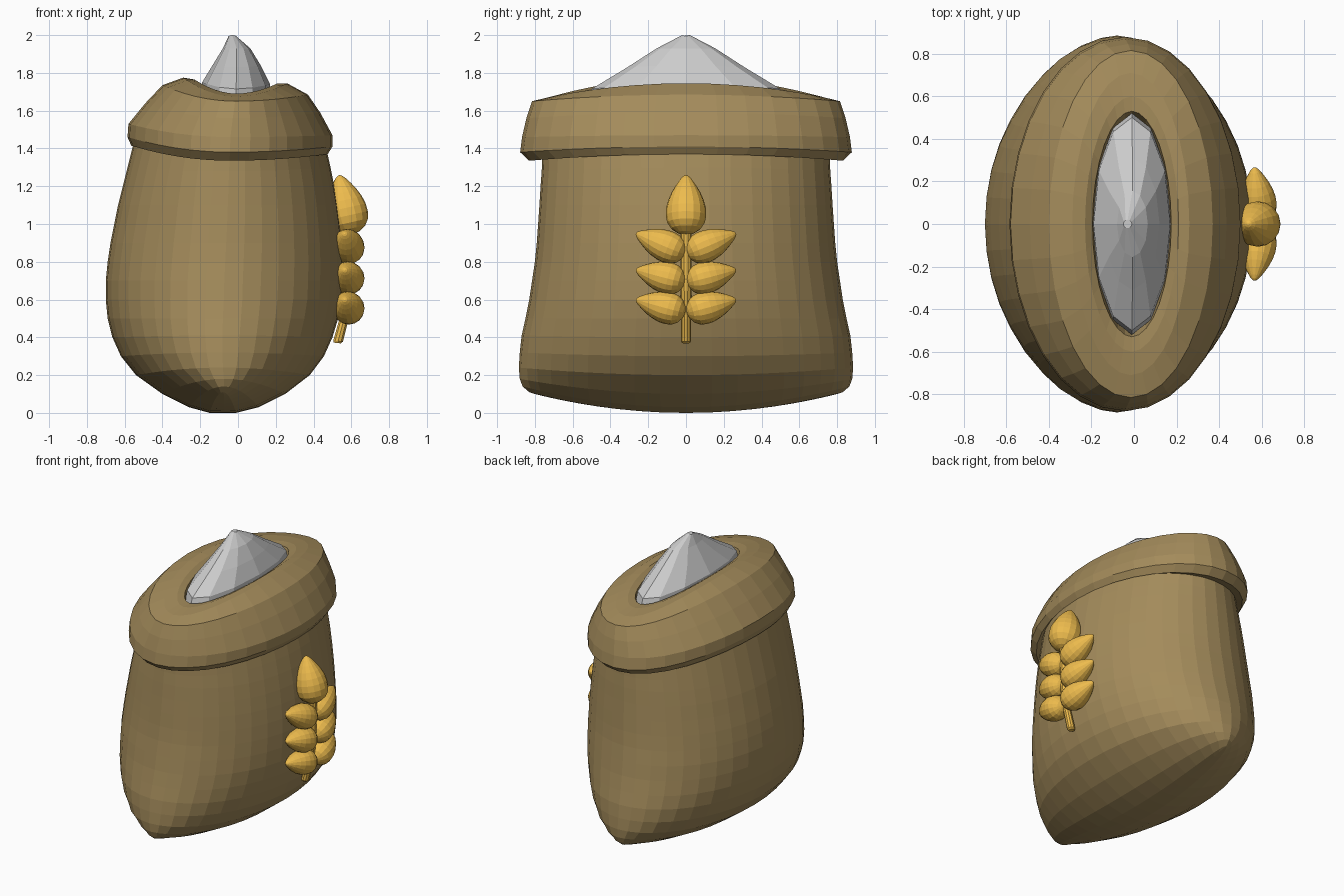
import bpy, bmesh, math
from mathutils import Vector


def material(name, col):
    m = bpy.data.materials.new(name)
    m.diffuse_color = (*col, 1)
    return m


cloth = material("cloth", (0.37, 0.26, 0.105))
gold = material("gold", (0.85, 0.50, 0.075))


def finish(name, bm, mat=None, smooth=False):
    bmesh.ops.remove_doubles(bm, verts=bm.verts, dist=1e-4)
    bmesh.ops.recalc_face_normals(bm, faces=bm.faces)
    me = bpy.data.meshes.new(name)
    bm.to_mesh(me)
    bm.free()
    ob = bpy.data.objects.new(name, me)
    bpy.context.collection.objects.link(ob)
    if mat:
        me.materials.append(mat)
    for p in me.polygons:
        p.use_smooth = smooth
    return ob


def loft(name, rings, n, mat=None, cap=False):
    """Rings: z left, z right, z at the y ends, x left, x right, half depth, pointedness."""
    bm = bmesh.new()
    loops = []
    for zl, zr, ze, xl, xr, d, p in rings:
        cx, a = (xl + xr) / 2, (xr - xl) / 2
        loop = []
        for i in range(n):
            t = 2 * math.pi * i / n
            c, s = math.cos(t), math.sin(t)
            w = c * c
            z = (zr if c > 0 else zl) * w + ze * (1 - w)
            x = cx + a * math.copysign(abs(c) ** p, c)
            loop.append(bm.verts.new((x, d * s, z)))
        loops.append(loop)
    for lo, hi in zip(loops, loops[1:]):
        for i in range(n):
            j = (i + 1) % n
            bm.faces.new((lo[i], lo[j], hi[j], hi[i]))
    if cap:
        bm.faces.new(loops[-1])
    return finish(name, bm, mat)


# Pillow-like sack body, pinched to a seam along the bottom
loft("sack_body", [
    (0.00, 0.00, 0.10, -0.075, -0.075, 0.80, 1),
    (0.00, 0.00, 0.11, -0.15, -0.01, 0.83, 1),
    (0.03, 0.03, 0.14, -0.26, 0.11, 0.865, 1),
    (0.10, 0.10, 0.18, -0.40, 0.25, 0.88, 1),
    (0.20, 0.20, 0.24, -0.54, 0.38, 0.885, 1),
    (0.30, 0.30, 0.32, -0.62, 0.455, 0.88, 1),
    (0.40, 0.40, 0.41, -0.665, 0.50, 0.87, 1),
    (0.50, 0.50, 0.50, -0.69, 0.53, 0.85, 1),
    (0.60, 0.60, 0.60, -0.70, 0.55, 0.83, 1),
    (0.70, 0.70, 0.70, -0.70, 0.555, 0.815, 1),
    (0.80, 0.80, 0.80, -0.69, 0.555, 0.80, 1),
    (0.90, 0.90, 0.90, -0.675, 0.55, 0.79, 1),
    (1.00, 1.00, 1.00, -0.655, 0.54, 0.783, 1),
    (1.10, 1.10, 1.10, -0.635, 0.527, 0.776, 1),
    (1.20, 1.20, 1.20, -0.61, 0.51, 0.77, 1),
    (1.30, 1.30, 1.28, -0.585, 0.49, 0.764, 1),
    (1.44, 1.41, 1.37, -0.55, 0.465, 0.76, 1)], 40, cloth)

# Rolled collar folded over the top and down into the mouth
loft("rolled_collar", [
    (1.44, 1.40, 1.36, -0.535, 0.455, 0.75, 1),
    (1.415, 1.37, 1.335, -0.565, 0.475, 0.83, 1),
    (1.46, 1.41, 1.38, -0.585, 0.50, 0.878, 1),
    (1.53, 1.47, 1.46, -0.58, 0.50, 0.868, 1),
    (1.64, 1.59, 1.56, -0.49, 0.435, 0.845, 1),
    (1.735, 1.685, 1.65, -0.40, 0.37, 0.815, 1),
    (1.775, 1.745, 1.675, -0.29, 0.26, 0.71, 1),
    (1.765, 1.745, 1.69, -0.23, 0.21, 0.60, 1.05),
    (1.74, 1.72, 1.69, -0.195, 0.175, 0.53, 1.05),
    (1.60, 1.60, 1.60, -0.18, 0.16, 0.50, 1.05)], 32, cloth)

# Heap of flour in the mouth
loft("flour_heap", [
    (1.66, 1.66, 1.66, -0.195, 0.175, 0.52, 1.05),
    (1.75, 1.74, 1.715, -0.19, 0.17, 0.50, 1.05),
    (1.84, 1.84, 1.83, -0.135, 0.12, 0.31, 1),
    (1.93, 1.93, 1.93, -0.08, 0.065, 0.155, 1),
    (1.995, 1.995, 2.00, -0.05, -0.01, 0.02, 1)], 12, cap=True)


def tube(name, path, radii, n=16):
    """Round tube through path points, with matching radii."""
    bm = bmesh.new()
    loops = []
    pts = [Vector(p) for p in path]
    rot = (pts[-1] - pts[0]).to_track_quat('Z', 'Y')
    for p, r in zip(pts, radii):
        loops.append([bm.verts.new(p + rot @ Vector((r * math.cos(2 * math.pi * i / n),
                      r * math.sin(2 * math.pi * i / n), 0))) for i in range(n)])
    for lo, hi in zip(loops, loops[1:]):
        for i in range(n):
            j = (i + 1) % n
            bm.faces.new((lo[i], lo[j], hi[j], hi[i]))
    bm.faces.new(loops[0])
    bm.faces.new(loops[-1])
    return finish(name, bm, gold)


GRAIN = [(0, .12), (.03, .42), (.10, .73), (.20, .93), (.32, 1), (.45, .98), (.58, .88),
         (.71, .71), (.83, .50), (.93, .29), (.98, .15), (1, .04)]


def grain(name, base, tip, r):
    a, b = Vector(base), Vector(tip)
    return tube(name, [a.lerp(b, t) for t, _ in GRAIN], [r * k for _, k in GRAIN])


# Wheat ear on the right side
grain("top_grain", (0.605, 0, 0.945), (0.535, 0, 1.258), 0.107)
for row, (zb, zt) in enumerate([(0.53, 0.60), (0.69, 0.757), (0.84, 0.95)]):
    for side, s in (("front", -1), ("back", 1)):
        grain(f"{side}_grain_{row + 1}", (0.595, 0.005 * s, zb), (0.565, 0.265 * s, zt), 0.085)
tube("wheat_stem", [(0.525, 0, 0.37), (0.53, 0, 0.38), (0.562, 0, 0.50), (0.58, 0, 0.65), (0.59, 0, 0.97)],
     [0.02, 0.027, 0.025, 0.03, 0.03], 10)
